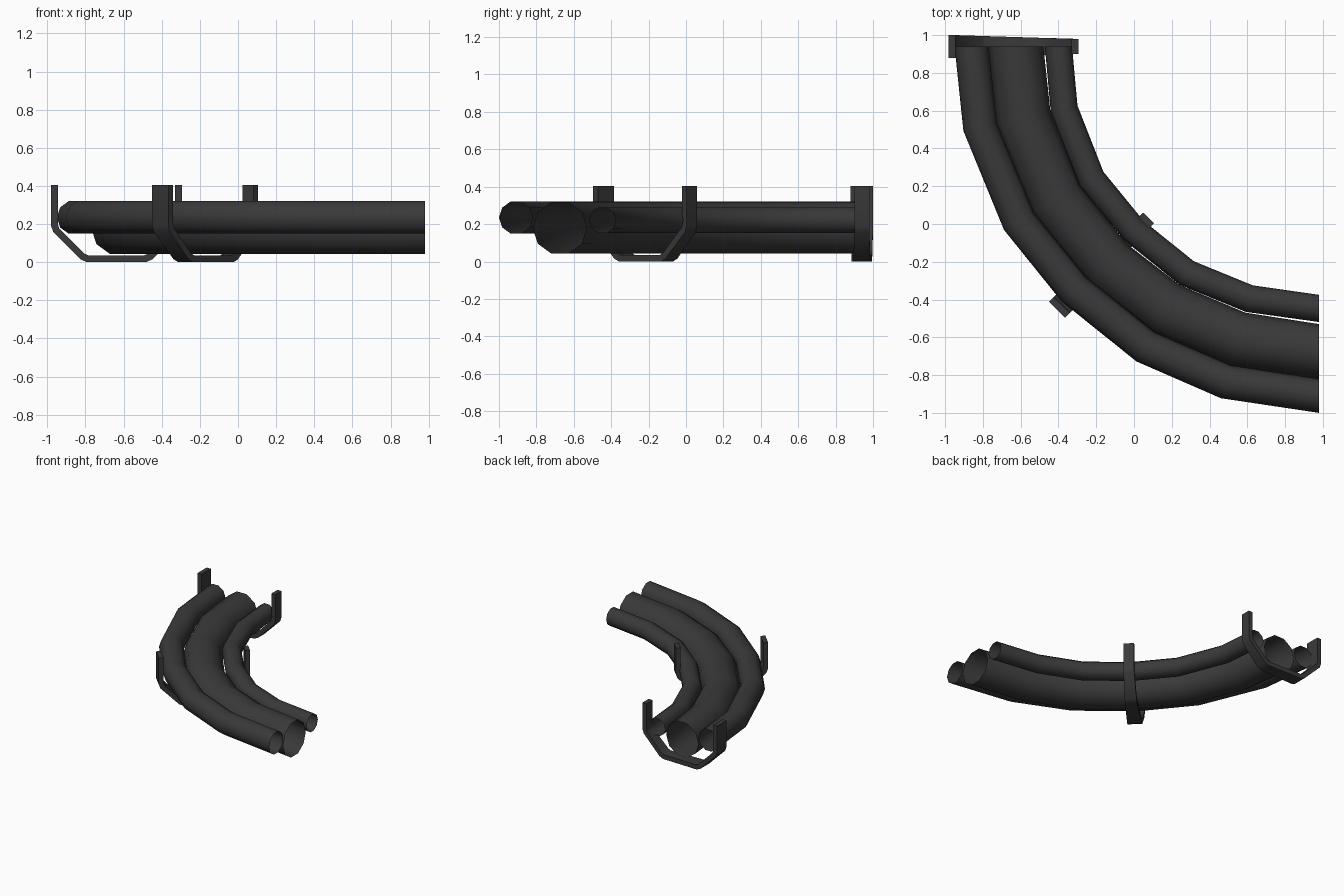
import bpy, bmesh, math
from mathutils import Vector, Matrix

if "Cube" in bpy.data.objects:
    bpy.data.objects.remove(bpy.data.objects["Cube"])

dark = bpy.data.materials.new("dark_rubber")
dark.diffuse_color = (0.042, 0.042, 0.042, 1)
dark.use_nodes = True
dark.node_tree.nodes["Principled BSDF"].inputs["Base Color"].default_value = dark.diffuse_color


def finish(name, bm, angle):
    me = bpy.data.meshes.new(name)
    bm.to_mesh(me)
    bm.free()
    me.materials.append(dark)
    ob = bpy.data.objects.new(name, me)
    bpy.context.collection.objects.link(ob)
    bpy.ops.object.select_all(action='DESELECT')
    ob.select_set(True)
    bpy.context.view_layer.objects.active = ob
    bpy.ops.object.shade_smooth_by_angle(angle=math.radians(angle))
    return ob


def bridge(bm, rings):
    for a, b in zip(rings, rings[1:]):
        n = len(a)
        for j in range(n):
            k = (j + 1) % n
            bm.faces.new((a[j], a[k], b[k], b[j]))


def miters(pts, first=None, last=None):
    """Left-hand sideways vectors at each path point, stretched at the bends."""
    left = []
    for p, q in zip(pts, pts[1:]):
        d = (q - p).normalized()
        left.append(Vector((-d.y, d.x)))
    out = [first or left[0]]
    for a, b in zip(left, left[1:]):
        m = (a + b).normalized()
        out.append(m / m.dot(a))
    return out + [last or left[-1]]


def pipe(name, path, r, z, sides=10):
    """Open-ended tube whose ends are cut square to the y and x axes."""
    pts = [Vector(p) for p in path]
    bm = bmesh.new()
    rings = []
    for p, m in zip(pts, miters(pts, Vector((1, 0)), Vector((0, 1)))):
        ring = []
        for j in range(sides):
            a = 2 * math.pi * j / sides
            q = p + m * (r * math.cos(a))
            ring.append(bm.verts.new((q.x, q.y, z + r * math.sin(a))))
        rings.append(ring)
    bridge(bm, rings)
    return finish(name, bm, 40)


def bracket(name, centre, turn):
    """Cradle strap in the local xz plane, tapering from the outer to the inner arm."""
    half = [(-.325, .405), (-.325, .195), (-.315, .167), (-.178, .03), (-.15, .018)]
    pts = [Vector(p) for p in half + [(-x, z) for x, z in reversed(half)]]
    t = .018
    bm = bmesh.new()
    rings = []
    for p, m in zip(pts, miters(pts)):
        w = .05 - .02 * p.x / .65
        ring = []
        for side, y in ((-1, -w), (1, -w), (1, w), (-1, w)):
            q = p + m * (t * side)
            ring.append(bm.verts.new((q.x, y, q.y)))
        rings.append(ring)
    bridge(bm, rings)
    bm.faces.new(rings[0])
    bm.faces.new(rings[-1])
    bmesh.ops.recalc_face_normals(bm, faces=bm.faces)
    bm.transform(Matrix.Translation((*centre, 0)) @ Matrix.Rotation(math.radians(turn), 4, 'Z'))
    return finish(name, bm, 30)


# three nested curved pipes
pipe("outer_pipe", [(-.86, .94), (-.815, .515), (-.61, .015), (-.32, -.345),
                    (.06, -.65), (.485, -.835), (.98, -.91)], .09, .235)
pipe("main_pipe", [(-.625, .94), (-.585, .565), (-.41, .13), (-.14, -.21),
                   (.17, -.45), (.55, -.61), (.98, -.675)], .145, .18)
pipe("inner_pipe", [(-.40, .94), (-.37, .61), (-.225, .24), (0, -.035),
                    (.28, -.26), (.61, -.395), (.98, -.447)], .072, .22)

# cradle brackets at the end and in the middle of the bend
bracket("end_bracket", (-.638, .94), 0)
bracket("middle_bracket", (-.165, -.211), 45)
